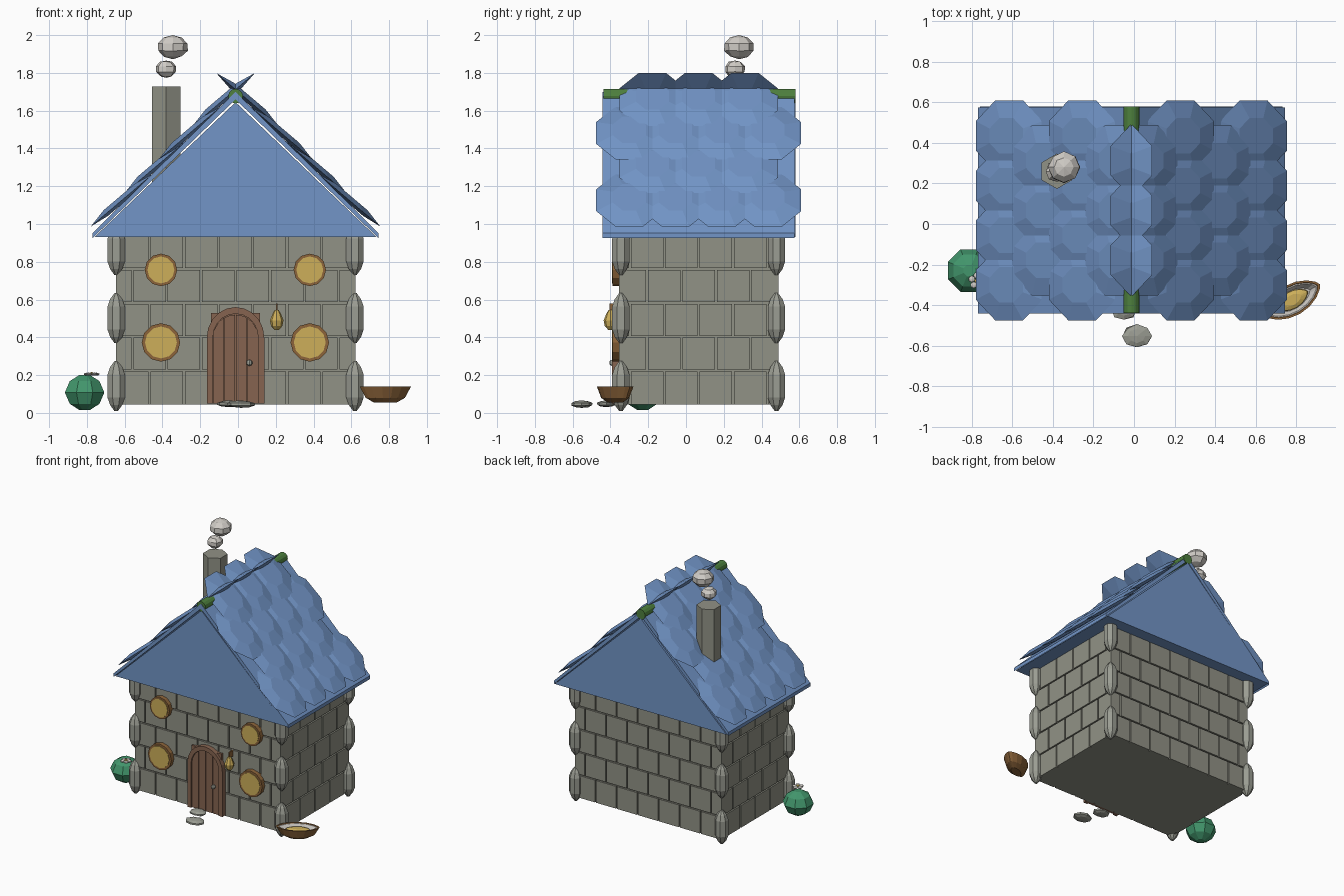
import bpy, bmesh, math, random
from mathutils import Matrix, Vector

if "Cube" in bpy.data.objects:
    bpy.data.objects.remove(bpy.data.objects["Cube"])

random.seed(4)
XC, YC = -0.013, 0.067          # house centre


def mat(name, r, g, b):
    m = bpy.data.materials.new(name)
    lin = [((c / 255 + 0.055) / 1.055) ** 2.4 for c in (r, g, b)]
    m.diffuse_color = (*lin, 1)
    m.use_nodes = True
    m.node_tree.nodes["Principled BSDF"].inputs["Base Color"].default_value = m.diffuse_color
    return m


BLUE = mat("roof_blue", 114, 149, 199)
STONE = mat("wall_stone", 145, 146, 134)
ROCK = mat("pale_rock", 155, 157, 147)
GREEN = mat("pole_green", 78, 128, 62)
CACTUS = mat("plant_green", 66, 150, 108)
DOOR = mat("door_brown", 134, 100, 80)
WOOD = mat("frame_brown", 140, 100, 58)
YELLOW = mat("glow_yellow", 205, 175, 90)
PALE = mat("smoke_white", 208, 204, 198)


def finish(bm, name, m):
    bmesh.ops.recalc_face_normals(bm, faces=bm.faces)
    me = bpy.data.meshes.new(name)
    bm.to_mesh(me)
    bm.free()
    me.materials.append(m)
    ob = bpy.data.objects.new(name, me)
    bpy.context.collection.objects.link(ob)
    return ob


def add_box(bm, x0, x1, y0, y1, z0, z1):
    M = Matrix.Translation(((x0 + x1) / 2, (y0 + y1) / 2, (z0 + z1) / 2))
    bmesh.ops.create_cube(bm, size=1, matrix=M @ Matrix.Diagonal((x1 - x0, y1 - y0, z1 - z0, 1)))


def box(name, m, *lim):
    bm = bmesh.new()
    add_box(bm, *lim)
    return finish(bm, name, m)


def prism(name, m, outline, y0, y1):
    """Extrude an x/z outline from y0 to y1."""
    bm = bmesh.new()
    f = bm.faces.new([bm.verts.new((x, y0, z)) for x, z in outline])
    new = bmesh.ops.extrude_face_region(bm, geom=[f])["geom"]
    bmesh.ops.translate(bm, vec=(0, y1 - y0, 0), verts=[v for v in new if isinstance(v, bmesh.types.BMVert)])
    return finish(bm, name, m)


def disc(n, cx, cz, r, turn=0):
    return [(cx + r * math.cos(2 * math.pi * i / n + turn), cz + r * math.sin(2 * math.pi * i / n + turn)) for i in range(n)]


def lump(name, m, loc, size, jitter=0.08):
    """Rough low-poly pebble."""
    bm = bmesh.new()
    bmesh.ops.create_uvsphere(bm, u_segments=8, v_segments=5, radius=1)
    for v in bm.verts:
        v.co *= 1 + random.uniform(-jitter, jitter)
        v.co = Vector(loc) + Vector([a * b for a, b in zip(v.co, size)])
    return finish(bm, name, m)


def spin(name, m, loc, profile, n=8, turn=0):
    """Closed lathe around z from (radius, height) pairs."""
    bm = bmesh.new()
    rings = [[bm.verts.new((loc[0] + x, loc[1] + y, loc[2] + z)) for x, y in disc(n, 0, 0, r, turn)] for r, z in profile]
    for a, b in zip(rings, rings[1:]):
        for i in range(n):
            bm.faces.new((a[i], a[(i + 1) % n], b[(i + 1) % n], b[i]))
    bm.faces.new(rings[0])
    bm.faces.new(rings[-1])
    return finish(bm, name, m)


# Walls: solid core with protruding running-bond bricks
HX, HY, Z0, ROW, BW, GAP = 0.62, 0.408, 0.045, 0.179, 0.182, 0.005
box("wall_core", STONE, XC - HX, XC + HX, YC - HY, YC + HY, Z0, 0.94)
bm = bmesh.new()
for r in range(5):
    z0, z1 = Z0 + r * ROW + (GAP if r else 0), Z0 + (r + 1) * ROW - GAP
    for half, front in ((HX + 0.012, True), (HY + 0.012, False)):
        cuts = [(k + (0.5 if (r % 2 == 0) == front else 0)) * BW for k in range(-5, 6)]
        cuts = [-half] + [c for c in cuts if abs(c) < half - 0.02] + [half]
        for a, b in zip(cuts, cuts[1:]):
            a, b = a + (GAP if a > -half else 0), b - (GAP if b < half else 0)
            for s in (-1, 1):
                if front:
                    y = sorted((YC + s * (HY - 0.02), YC + s * (HY + 0.014)))
                    add_box(bm, XC + a, XC + b, *y, z0, z1)
                else:
                    x = sorted((XC + s * (HX - 0.02), XC + s * (HX + 0.014)))
                    add_box(bm, *x, YC + a, YC + b, z0, z1)
finish(bm, "wall_bricks", STONE)

# Corner stones
for sx in (-1, 1):
    for sy in (-1, 1):
        for z in (0.142, 0.502, 0.862):
            spin("corner_stone", ROCK, (XC + sx * 0.632, YC + sy * 0.412, z),
                 [(0.01, -0.132), (0.035, -0.10), (0.05, -0.06), (0.05, 0.06), (0.035, 0.10), (0.01, 0.132)], 8, math.pi / 8)

# Gable block and sloping roof boards
prism("gable", BLUE, [(XC - 0.745, 0.932), (XC + 0.745, 0.932), (XC, 1.645)], YC - 0.503, YC + 0.513)
for s in (-1, 1):
    prism("roof_board", BLUE, [(XC + s * 0.757, 0.925), (XC + s * 0.757, 0.952), (XC, 1.70), (XC, 1.66)], YC - 0.508, YC + 0.508)


# Overlapping eight-sided shingles
def shingle(bm, centre, u, n):
    w = Vector((0, 1, 0))
    rings = []
    for k, h in ((0.5, -0.016), (1, 0), (0.5, 0.022)):
        pts = disc(8, 0, 0, k / math.cos(math.pi / 8), math.pi / 8)
        rings.append([bm.verts.new(centre + u * (a * 0.216) + w * (b * 0.175) + n * h) for a, b in pts])
    for a, b in zip(rings, rings[1:]):
        for i in range(8):
            bm.faces.new((a[i], a[(i + 1) % 8], b[(i + 1) % 8], b[i]))
    bm.faces.new(rings[0])
    bm.faces.new(rings[-1])


for s, name in ((-1, "shingles_left"), (1, "shingles_right")):
    bm = bmesh.new()
    u = Vector((-s * 0.33, 0, 0.28)).normalized()
    n = Vector((s * 0.28, 0, 0.33)).normalized()
    for r in range(4):
        low = Vector((XC + s * (0.227 + 0.18 * (3 - r)), 0, 1.52 - 0.178 * (3 - r)))
        count = 3 if r % 2 else 4
        for k in range(count):
            y = YC + (k - (count - 1) / 2) * 0.245
            shingle(bm, low + u * 0.216 + Vector((0, y, 0)), u, n)
    finish(bm, name, BLUE)

# Ridge pole, chimney and smoke
prism("ridge_pole", GREEN, disc(12, XC, 1.677, 0.039), -0.438, 0.58)
spin("chimney", STONE, (-0.38, 0.26, 0), [(0.087, 1.15), (0.087, 1.727)], 6, math.pi / 6)
lump("smoke_small", PALE, (-0.38, 0.26, 1.82), (0.056, 0.056, 0.047))
lump("smoke_big", PALE, (-0.345, 0.28, 1.937), (0.082, 0.08, 0.063), 0.04)

# Round windows
for z, r in ((0.757, 0.086), (0.373, 0.102)):
    for x in (-0.408, 0.38):
        prism("window_frame", WOOD, disc(12, x, z, r), -0.388, -0.34)
        prism("window_pane", YELLOW, disc(12, x, z, r * 0.83), -0.392, -0.385)


# Arched door with frame, planks and knob
def arch(half, spring, top, n=10):
    curve = [(XC + half * math.cos(math.pi * i / n), spring + (top - spring) * math.sin(math.pi * i / n)) for i in range(n + 1)]
    return [(XC - half, 0.05), (XC + half, 0.05)] + curve


box("door_backing", DOOR, XC - 0.13, XC + 0.13, -0.372, -0.34, 0.05, 0.53)
inner, outer = arch(0.12, 0.40, 0.525), arch(0.152, 0.40, 0.56)
ring = outer[1:] + outer[:1] + inner[:1] + inner[:0:-1]
prism("door_frame", DOOR, ring, -0.392, -0.34)
for i in range(4):
    a, b = -0.12 + i * 0.06 + 0.002, -0.06 + i * 0.06 - 0.002
    h = lambda x: 0.40 + 0.12 * math.sqrt(max(0, 1 - (x / 0.122) ** 2))
    m = (a + b) / 2
    prism("door_plank", DOOR, [(XC + a, 0.05), (XC + b, 0.05), (XC + b, h(b)), (XC + m, h(m)), (XC + a, h(a))], -0.38, -0.34)
lump("door_knob", ROCK, (0.06, -0.39, 0.265), (0.017, 0.017, 0.017), 0)

# Hanging lantern
spin("lantern", YELLOW, (0.205, -0.40, 0.49), [(0.012, -0.05), (0.03, -0.03), (0.036, 0), (0.022, 0.035), (0.01, 0.055)])
box("lantern_hook", WOOD, 0.2, 0.21, -0.405, -0.36, 0.535, 0.58)

# Stepping stones
lump("step_far", ROCK, (-0.05, -0.42, 0.048), (0.066, 0.055, 0.018))
lump("step_near", ROCK, (0.015, -0.552, 0.046), (0.073, 0.057, 0.019))

# Round plant with a flower
spin("plant", CACTUS, (-0.812, -0.23, 0.108),
     [(0.03, -0.093), (0.085, -0.06), (0.113, 0), (0.085, 0.06), (0.03, 0.093)], 8, math.pi / 8)
for i in range(5):
    a = 2 * math.pi * i / 5 + 0.3
    lump("petal", PALE, (-0.775 + 0.026 * math.cos(a), -0.28 + 0.026 * math.sin(a), 0.205), (0.017, 0.017, 0.008), 0)
lump("flower_centre", YELLOW, (-0.775, -0.28, 0.208), (0.012, 0.012, 0.008), 0)

# Leaf-shaped boat: outer hull, pale lip, yellow filling
TURN = Matrix.Translation((0.78, -0.375, 0)) @ Matrix.Rotation(math.radians(30), 4, "Z")


def leaf(bm, length, width, z):
    t = [2 * math.pi * i / 16 for i in range(16)]
    return [bm.verts.new(TURN @ Vector((length * math.cos(a), width * math.sin(a) * abs(math.sin(a)) ** 0.4, z))) for a in t]


def boat_part(name, m, rings):
    bm = bmesh.new()
    loops = [leaf(bm, *r) for r in rings]
    for a, b in zip(loops, loops[1:]):
        for i in range(16):
            bm.faces.new((a[i], a[(i + 1) % 16], b[(i + 1) % 16], b[i]))
    bm.faces.new(loops[0])
    bm.faces.new(loops[-1])
    return finish(bm, name, m)


boat_part("boat_hull", WOOD, [(0.07, 0.03, 0.055), (0.12, 0.06, 0.08), (0.157, 0.078, 0.14), (0.145, 0.068, 0.14), (0.11, 0.05, 0.10)])
boat_part("boat_lining", PALE, [(0.11, 0.05, 0.102), (0.142, 0.066, 0.136), (0.135, 0.06, 0.136), (0.1, 0.045, 0.106)])
boat_part("boat_filling", YELLOW, [(0.09, 0.045, 0.10), (0.085, 0.042, 0.122), (0.05, 0.025, 0.13)])
